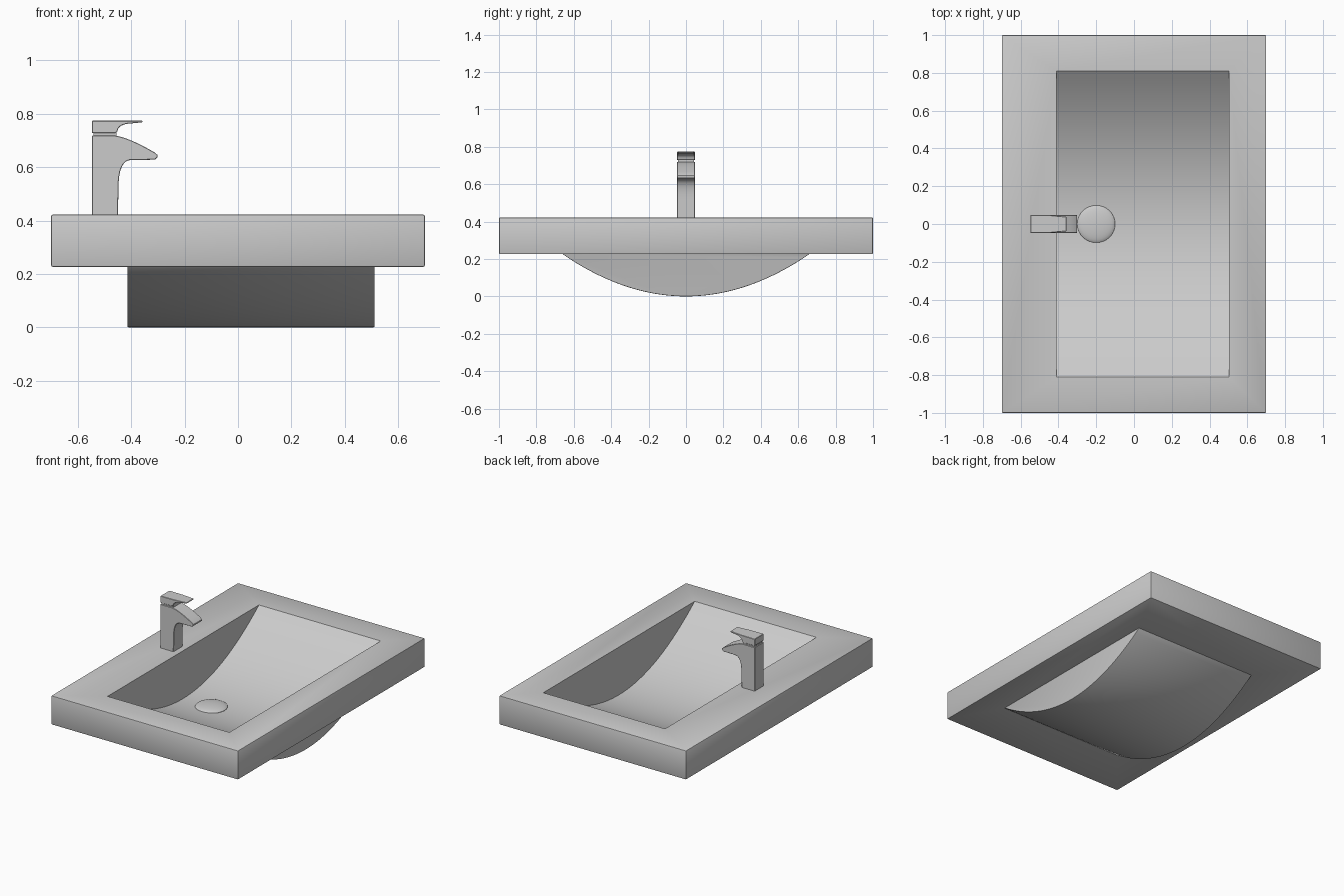
import bpy, bmesh, math
from mathutils import Vector

if "Cube" in bpy.data.objects:
    bpy.data.objects.remove(bpy.data.objects["Cube"])

grey = bpy.data.materials.new("light grey")
grey.use_nodes = True
COLOUR = (0.6, 0.6, 0.6, 1)
grey.diffuse_color = COLOUR
grey.node_tree.nodes["Principled BSDF"].inputs["Base Color"].default_value = COLOUR


def finish(name, bm):
    bmesh.ops.recalc_face_normals(bm, faces=bm.faces)
    mesh = bpy.data.meshes.new(name)
    bm.to_mesh(mesh)
    bm.free()
    mesh.materials.append(grey)
    obj = bpy.data.objects.new(name, mesh)
    bpy.context.collection.objects.link(obj)
    return obj


def select(obj):
    bpy.ops.object.select_all(action='DESELECT')
    obj.select_set(True)
    bpy.context.view_layer.objects.active = obj


def smooth(obj):
    select(obj)
    bpy.ops.object.shade_smooth_by_angle(angle=math.radians(30))


def extrude(name, points, depth):
    """Close a 3D outline into a face and push it along a vector."""
    bm = bmesh.new()
    face = bm.faces.new([bm.verts.new(p) for p in points])
    new = bmesh.ops.extrude_face_region(bm, geom=[face])["geom"]
    bmesh.ops.translate(bm, vec=depth, verts=[v for v in new if isinstance(v, bmesh.types.BMVert)])
    return finish(name, bm)


def box(name, low, high):
    (x0, y0, z0), (x1, y1, z1) = low, high
    outline = [(x0, y0, z0), (x1, y0, z0), (x1, y1, z0), (x0, y1, z0)]
    return extrude(name, outline, (0, 0, z1 - z0))


def trough(name, x0, x1, half, bottom, rim, top, steps=40):
    """Prism along x whose underside is a parabola."""
    ys = [half * (2 * i / steps - 1) for i in range(steps + 1)]
    pts = [(x0, y, bottom + (rim - bottom) * (y / half) ** 2) for y in ys]
    pts += [(x0, half, top), (x0, -half, top)]
    return extrude(name, pts, (x1 - x0, 0, 0))


def bevel(obj, width, segments=2):
    mod = obj.modifiers.new("Soft edges", 'BEVEL')
    mod.width, mod.segments = width, segments
    mod.limit_method, mod.angle_limit = 'ANGLE', math.radians(40)
    select(obj)
    bpy.ops.object.modifier_apply(modifier=mod.name)


def combine(obj, other, operation):
    mod = obj.modifiers.new(operation, 'BOOLEAN')
    mod.operation, mod.object, mod.solver = operation, other, 'EXACT'
    select(obj)
    bpy.ops.object.modifier_apply(modifier=mod.name)
    bpy.data.objects.remove(other)


def arc(a, b, c, steps=8):
    """Quadratic curve from a to c pulled towards b."""
    a, b, c = Vector(a), Vector(b), Vector(c)
    return [a * (1 - t) ** 2 + b * 2 * t * (1 - t) + c * t * t
            for t in (i / steps for i in range(steps + 1))]


# Basin: slab joined to a curved bowl, with a curved hollow cut out
basin = box("basin", (-0.7, -1, 0.226), (0.7, 1, 0.422))
bevel(basin, 0.006)
bowl = trough("bowl_shell", -0.415, 0.512, 0.66, 0, 0.226, 0.26)
bevel(bowl, 0.004)
combine(basin, bowl, 'UNION')
hollow = trough("bowl_cutter", -0.41, 0.502, 0.81, 0.098, 0.422, 0.6)
combine(basin, hollow, 'DIFFERENCE')
smooth(basin)

# Drain: shallow domed cap
bm = bmesh.new()
bmesh.ops.create_uvsphere(bm, u_segments=32, v_segments=16, radius=0.1)
bmesh.ops.scale(bm, vec=(1, 1, 0.2), verts=bm.verts)
bmesh.ops.translate(bm, vec=(-0.2, 0, 0.1), verts=bm.verts)
smooth(finish("drain_cap", bm))

# Tap body with spout
HALF = 0.048
side = [Vector((-0.548, 0.42)), Vector((-0.548, 0.718))]
side += arc((-0.46, 0.718), (-0.41, 0.712), (-0.312, 0.655))
side += arc((-0.302, 0.646), (-0.296, 0.638), (-0.312, 0.628), 3)
side += arc((-0.4, 0.627), (-0.448, 0.627), (-0.448, 0.52))
side.append(Vector((-0.45, 0.42)))
tap = extrude("tap_body", [(p.x, -HALF, p.y) for p in side], (0, 2 * HALF, 0))
bevel(tap, 0.002, 1)
smooth(tap)

# Tap neck between body and lever
box("tap_neck", (-0.542, -0.042, 0.715), (-0.456, 0.042, 0.732))

# Tap lever, narrowing to a thin tip
lever_side = [Vector((-0.548, 0.728)), Vector((-0.548, 0.774)),
              Vector((-0.45, 0.774)), Vector((-0.358, 0.774)), Vector((-0.358, 0.768))]
lever_side += arc((-0.4, 0.764), (-0.448, 0.762), (-0.452, 0.735), 6)
lever_side.append(Vector((-0.46, 0.728)))
lever = extrude("tap_lever", [(p.x, -HALF, p.y) for p in lever_side], (0, 2 * HALF, 0))
for v in lever.data.vertices:
    v.co.y *= 1 - 0.2 * max(0, (v.co.x + 0.46) / 0.1)
bevel(lever, 0.002, 1)
smooth(lever)
